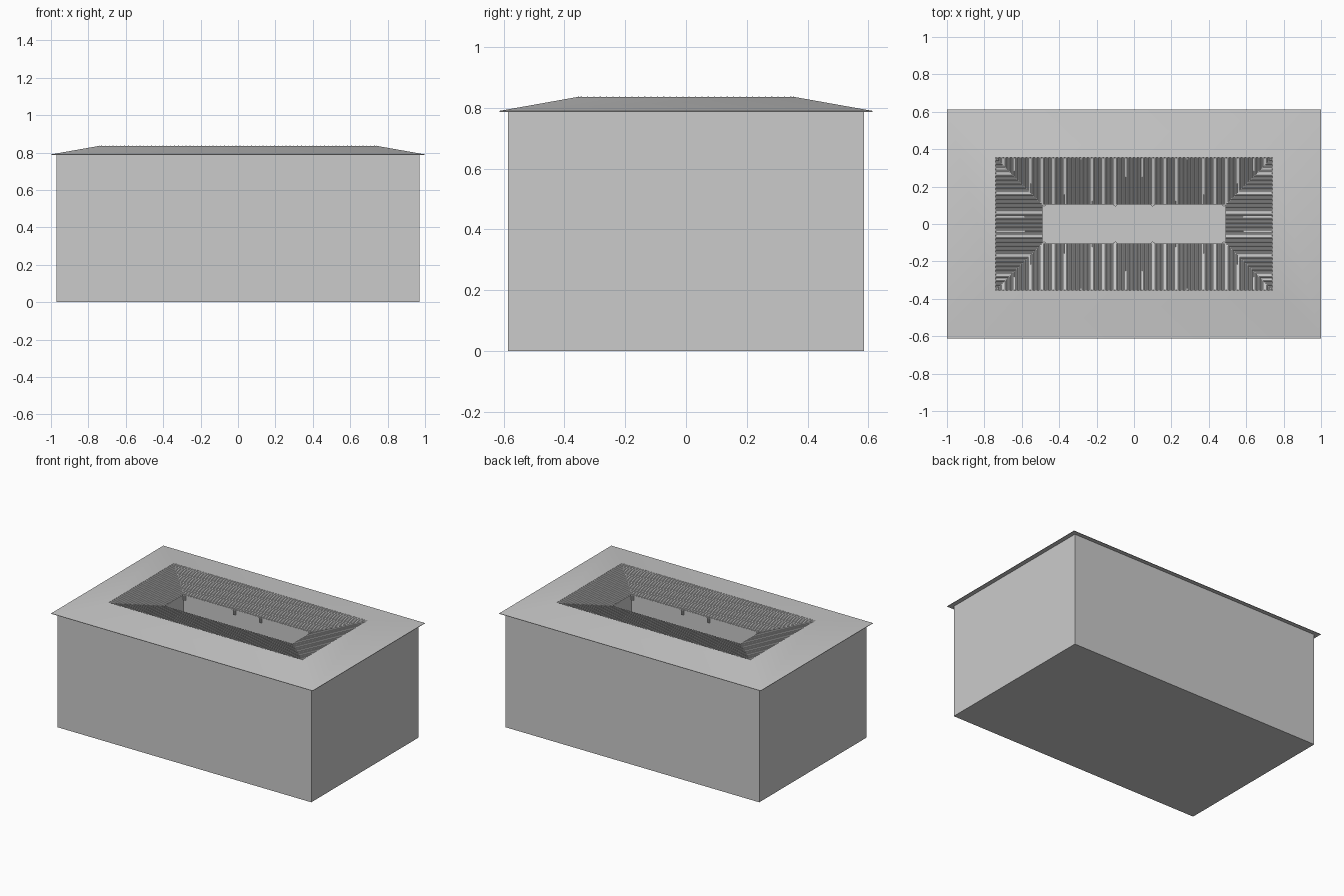
import bpy, bmesh, math
from mathutils import Vector, Matrix

if "Cube" in bpy.data.objects:
    bpy.data.objects.remove(bpy.data.objects["Cube"])

EAVE_Z, RIDGE_Z, INNER_Z = 0.787, 0.831, 0.781
RUN = 0.25                      # horizontal run of the inner slope
RIDGE_X, RIDGE_Y = 0.74, 0.355


def finish(name, bm):
    mesh = bpy.data.meshes.new(name)
    bm.to_mesh(mesh)
    bm.free()
    obj = bpy.data.objects.new(name, mesh)
    bpy.context.collection.objects.link(obj)
    return obj


def loft(name, rings, cap_first=False, cap_last=False):
    """Join nested rectangles given as (half width, half depth, height)."""
    bm = bmesh.new()
    loops = [[bm.verts.new((sx * hx, sy * hy, z))
              for sx, sy in ((-1, -1), (1, -1), (1, 1), (-1, 1))]
             for hx, hy, z in rings]
    for a, b in zip(loops, loops[1:]):
        for i in range(4):
            j = (i + 1) % 4
            bm.faces.new((a[i], a[j], b[j], b[i]))
    if cap_first:
        bm.faces.new(loops[0][::-1])
    if cap_last:
        bm.faces.new(loops[-1])
    return finish(name, bm)


# Outer walls with the underside closed
loft("outer_walls", [(0.97, 0.585, 0), (0.97, 0.585, EAVE_Z)], cap_first=True)

# Outer roof: soffit, thin eave edge and shallow slope
roof = loft("outer_roof", [(0.97, 0.585, EAVE_Z), (1.0, 0.613, EAVE_Z),
                           (1.0, 0.613, EAVE_Z + 0.003),
                           (RIDGE_X, RIDGE_Y, RIDGE_Z + 0.005)])
bpy.context.view_layer.objects.active = roof
roof.select_set(True)
bpy.ops.object.shade_smooth_by_angle(angle=math.radians(30))

# Inner slope beneath the tiles, with a short lip at the opening
loft("inner_roof", [(RIDGE_X, RIDGE_Y, RIDGE_Z + 0.005),
                    (RIDGE_X - 0.002, RIDGE_Y - 0.002, RIDGE_Z),
                    (RIDGE_X - RUN, RIDGE_Y - RUN, INNER_Z)])

# Courtyard shaft and floor
loft("courtyard", [(RIDGE_X - RUN, RIDGE_Y - RUN, INNER_Z),
                   (RIDGE_X - RUN, RIDGE_Y - RUN, 0.01)], cap_last=True)


def tile_side(name, half, ridge, angle, count):
    """Rows of half-round tiles running down one inner slope to the hips."""
    bm = bmesh.new()
    spin = Matrix.Rotation(angle, 4, 'Z')
    pitch = 2 * half / count
    r = pitch * 0.36
    fall = (RIDGE_Z - INNER_Z) / RUN
    for n in range(count):
        u = -half + (n + 0.5) * pitch
        ends = []
        for lower in (0, 1):
            row = []
            for k in range(5):
                a = math.pi * k / 4
                x = u + r * math.cos(a)
                t = min(RUN, half - abs(x)) * lower
                z = RIDGE_Z - fall * t + 0.006 * math.sin(a)
                row.append(bm.verts.new(spin @ Vector((x, -ridge + t, z))))
            ends.append(row)
        top, low = ends
        for k in range(4):
            bm.faces.new((top[k], top[k + 1], low[k + 1], low[k]))
        bm.faces.new(top[::-1])
        bm.faces.new(low)
    bmesh.ops.recalc_face_normals(bm, faces=bm.faces)
    finish(name, bm)


tile_side("tiles_front", RIDGE_X, RIDGE_Y, 0, 72)
tile_side("tiles_right", RIDGE_Y, RIDGE_X, math.pi / 2, 34)
tile_side("tiles_back", RIDGE_X, RIDGE_Y, math.pi, 72)
tile_side("tiles_left", RIDGE_Y, RIDGE_X, -math.pi / 2, 34)

# Small round spouts under the long edges of the opening
bm = bmesh.new()
for x in (-0.48, -0.1, 0.1, 0.48):
    for y in (-0.105, 0.105):
        bmesh.ops.create_cone(bm, cap_ends=True, segments=10, radius1=0.011,
                              radius2=0.011, depth=0.03,
                              matrix=Matrix.Translation((x, y, INNER_Z - 0.017)))
finish("rain_spouts", bm)
